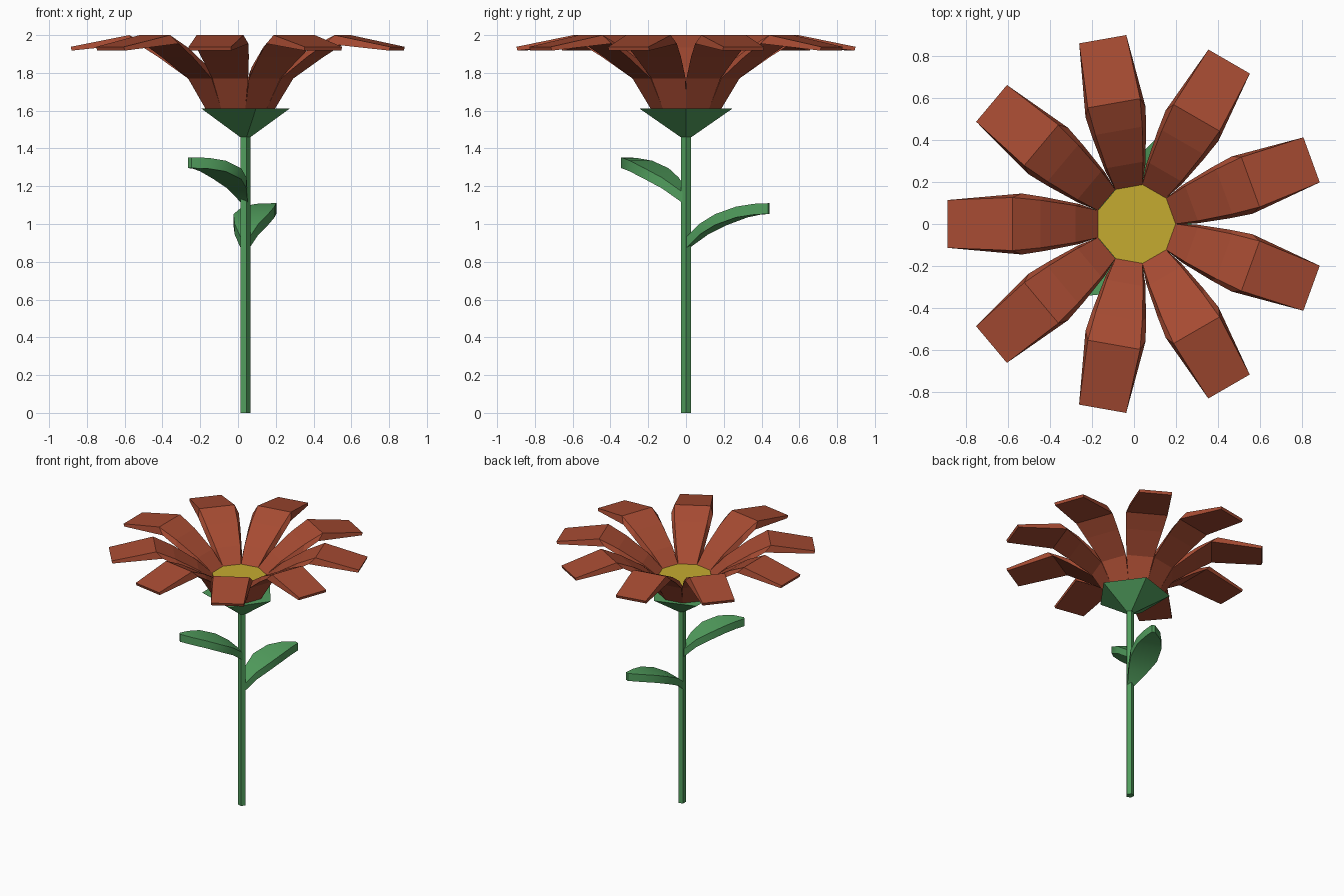
import bpy, bmesh, math
from mathutils import Vector

if "Cube" in bpy.data.objects:
    bpy.data.objects.remove(bpy.data.objects["Cube"])


def material(name, rgb):
    m = bpy.data.materials.new(name)
    m.diffuse_color = (*rgb, 1)
    m.use_nodes = True
    m.node_tree.nodes["Principled BSDF"].inputs["Base Color"].default_value = m.diffuse_color
    return m


RED = material("petal red", (0.38, 0.07, 0.032))
YELLOW = material("centre yellow", (0.56, 0.41, 0.03))
GREEN = material("leaf green", (0.083, 0.34, 0.11))


def loft(name, rings, mat, smooth=None):
    """Skin a list of equal-length closed rings and cap both ends."""
    bm = bmesh.new()
    rows = [[bm.verts.new(p) for p in ring] for ring in rings]
    n = len(rings[0])
    for a, b in zip(rows, rows[1:]):
        for i in range(n):
            j = (i + 1) % n
            bm.faces.new((a[i], a[j], b[j], b[i]))
    bm.faces.new(rows[0][::-1])
    bm.faces.new(rows[-1])
    bmesh.ops.recalc_face_normals(bm, faces=bm.faces[:])
    mesh = bpy.data.meshes.new(name)
    bm.to_mesh(mesh)
    bm.free()
    mesh.materials.append(mat)
    ob = bpy.data.objects.new(name, mesh)
    bpy.context.collection.objects.link(ob)
    if smooth:
        bpy.ops.object.select_all(action='DESELECT')
        bpy.context.view_layer.objects.active = ob
        ob.select_set(True)
        bpy.ops.object.shade_smooth_by_angle(angle=math.radians(smooth))
    return ob


def polygon(cx, r, z, n):
    return [(cx + r * math.cos(math.tau * i / n), r * math.sin(math.tau * i / n), z)
            for i in range(n)]


# Five-sided stem and flared calyx
loft("stem", [polygon(0.036, 0.029, 0, 5), polygon(0.036, 0.029, 1.48, 5)], GREEN)
loft("calyx", [polygon(0.036, 0.03, 1.46, 5), polygon(0.015, 0.26, 1.612, 5)], GREEN)

# Nine-sided flower centre
loft("flower_centre", [polygon(0.008, 0.185, 1.62, 9), polygon(0.008, 0.19, 1.737, 9)], YELLOW)

# Petal sections: top (reach, half width, z), bottom (reach, half width, z)
PETAL = [
    ((0.178, 0.065, 1.735), (0.178, 0.065, 1.61)),
    ((0.285, 0.088, 1.83), (0.27, 0.096, 1.77)),
    ((0.45, 0.113, 1.935), (0.43, 0.128, 1.885)),
    ((0.583, 0.126, 2.0), (0.54, 0.145, 1.955)),
    ((0.892, 0.114, 1.938), (0.886, 0.114, 1.918)),
]
for k in range(9):
    a = math.radians(20 + 40 * k)
    u, p = Vector((math.cos(a), math.sin(a), 0)), Vector((-math.sin(a), math.cos(a), 0))
    origin = Vector((0.006, 0, 0))
    rings = []
    for (s, w, z), (s2, w2, z2) in PETAL:
        top, low = origin + u * s + Vector((0, 0, z)), origin + u * s2 + Vector((0, 0, z2))
        rings.append([top - p * w, top + p * w, low + p * w2, low - p * w2])
    loft(f"petal_{k + 1}", rings, RED)

# Leaf sections: fraction of length, left width, right width, top height
LEAF = [(0, 0.02, 0.02, 0.06), (0.2, 0.09, 0.045, 0.14), (0.4, 0.13, 0.065, 0.19),
        (0.65, 0.12, 0.06, 0.23), (0.85, 0.075, 0.035, 0.245), (1, 0.012, 0.012, 0.248)]


def leaf(name, degrees, length, z0):
    a = math.radians(degrees)
    u, p = Vector((math.cos(a), math.sin(a), 0)), Vector((-math.sin(a), math.cos(a), 0))
    down = Vector((0, 0, -0.057))
    rings = []
    for t, left, right, z in LEAF:
        c = Vector((0.036, 0, z0 + z)) + u * (t * length)
        rings.append([c - p * right, c + p * left, c + p * left + down, c - p * right + down])
    loft(name, rings, GREEN, 35)


leaf("lower_leaf", 70.5, 0.465, 0.862)
leaf("upper_leaf", 229, 0.445, 1.105)
